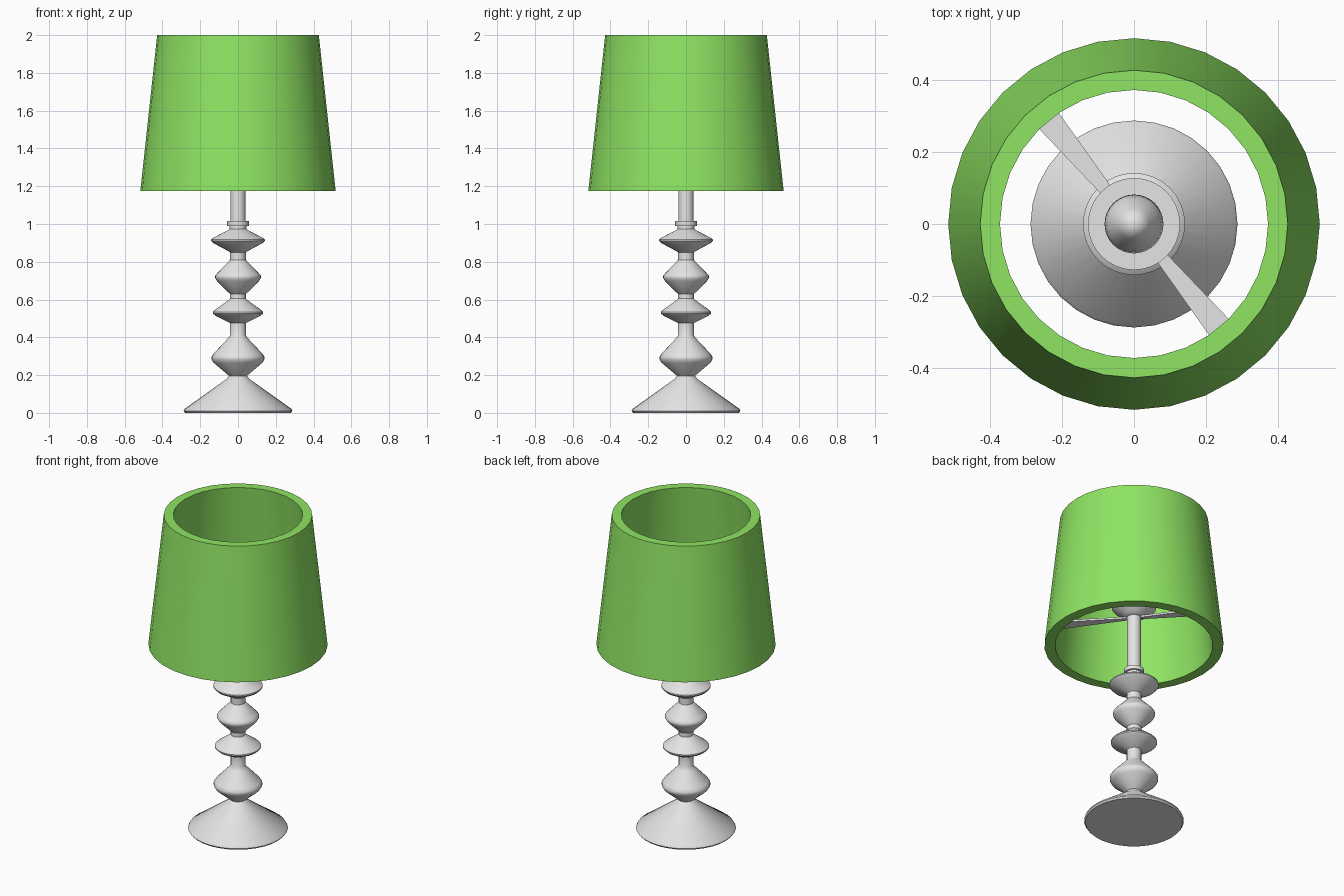
import bpy, bmesh, math
from mathutils import Matrix

if "Cube" in bpy.data.objects:
    bpy.data.objects.remove(bpy.data.objects["Cube"], do_unlink=True)


def material(name, rgb):
    mat = bpy.data.materials.new(name)
    mat.use_nodes = True
    mat.diffuse_color = (*rgb, 1)
    mat.node_tree.nodes["Principled BSDF"].inputs["Base Color"].default_value = (*rgb, 1)
    return mat


GREEN = material("shade green", (0.275, 0.78, 0.125))
GREY = material("pale grey", (0.78, 0.78, 0.78))
SIDES = 32


def finish(name, bm, mat, smooth=None):
    bmesh.ops.recalc_face_normals(bm, faces=bm.faces)
    mesh = bpy.data.meshes.new(name)
    bm.to_mesh(mesh)
    bm.free()
    mesh.materials.append(mat)
    obj = bpy.data.objects.new(name, mesh)
    bpy.context.collection.objects.link(obj)
    if smooth:
        bpy.ops.object.select_all(action="DESELECT")
        obj.select_set(True)
        bpy.context.view_layer.objects.active = obj
        bpy.ops.object.shade_smooth_by_angle(angle=math.radians(smooth))
    return obj


def lathe(name, profile, mat, closed=False, smooth=40):
    """Turn a list of (radius, height) points around the z axis."""
    bm = bmesh.new()
    verts = [bm.verts.new((r, 0, z)) for r, z in profile]
    edges = [bm.edges.new(pair) for pair in zip(verts, verts[1:])]
    if closed:
        edges.append(bm.edges.new((verts[-1], verts[0])))
    bmesh.ops.spin(bm, geom=verts + edges, axis=(0, 0, 1), cent=(0, 0, 0),
                   angle=math.tau, steps=SIDES, use_merge=True)
    bmesh.ops.remove_doubles(bm, verts=bm.verts, dist=1e-4)
    return finish(name, bm, mat, smooth)


def bead(bottom, middle, top, radius, neck=0.042):
    """Profile of one turned bead with a slightly rounded rim."""
    low, high = middle - bottom, top - middle
    return [(neck, bottom), (neck + 0.012, bottom + low * 0.12),
            (radius * 0.92, middle - low * 0.25), (radius, middle - low * 0.06),
            (radius, middle + high * 0.06), (radius * 0.92, middle + high * 0.2),
            (neck + 0.012, top - high * 0.14), (neck, top)]


# Flared foot
lathe("foot", [(0, 0), (0.28, 0), (0.288, 0.01), (0.282, 0.022),
               (0.06, 0.18), (0.045, 0.2), (0, 0.2)], GREY)

# Turned stem with four beads
stem = [(0, 0.18), (0.045, 0.18)]
for b in ((0.19, 0.29, 0.41, 0.14), (0.475, 0.53, 0.605, 0.133),
          (0.63, 0.72, 0.81, 0.121), (0.85, 0.915, 0.975, 0.142)):
    stem += bead(*b)
lathe("stem", stem + [(0, 0.975)], GREY)

# Collar and upper pole
lathe("collar", [(0, 0.97), (0.045, 0.97), (0.045, 0.99), (0.057, 0.99),
                 (0.057, 1.015), (0.042, 1.015), (0, 1.015)], GREY)
lathe("pole", [(0, 1), (0.04, 1), (0.04, 1.38), (0, 1.38)], GREY)

# Bulb holder and pointed bulb
lathe("bulb_holder", [(0, 1.36), (0.042, 1.36), (0.06, 1.37), (0.115, 1.41),
                      (0.128, 1.425), (0.128, 1.435), (0, 1.435)], GREY)
lathe("bulb", [(0, 1.43), (0.055, 1.43), (0.082, 1.48), (0.075, 1.52),
               (0.045, 1.58), (0, 1.65)], GREY)

# Two tapered arms carrying the shade
for name, degrees in (("back_arm", 129.5), ("front_arm", -50.5)):
    bm = bmesh.new()
    bmesh.ops.create_cube(bm, size=1)
    for v in bm.verts:
        outer = v.co.x > 0
        v.co.x = 0.45 if outer else 0.02
        v.co.y *= 0.082 if outer else 0.02
        v.co.z = 1.36 + v.co.z * 0.012
    bm.transform(Matrix.Rotation(math.radians(degrees), 4, "Z"))
    finish(name, bm, GREY)

# Thick tapered shade, open at both ends
lathe("shade", [(0.517, 1.175), (0.428, 2), (0.373, 2), (0.455, 1.175)],
      GREEN, closed=True)
